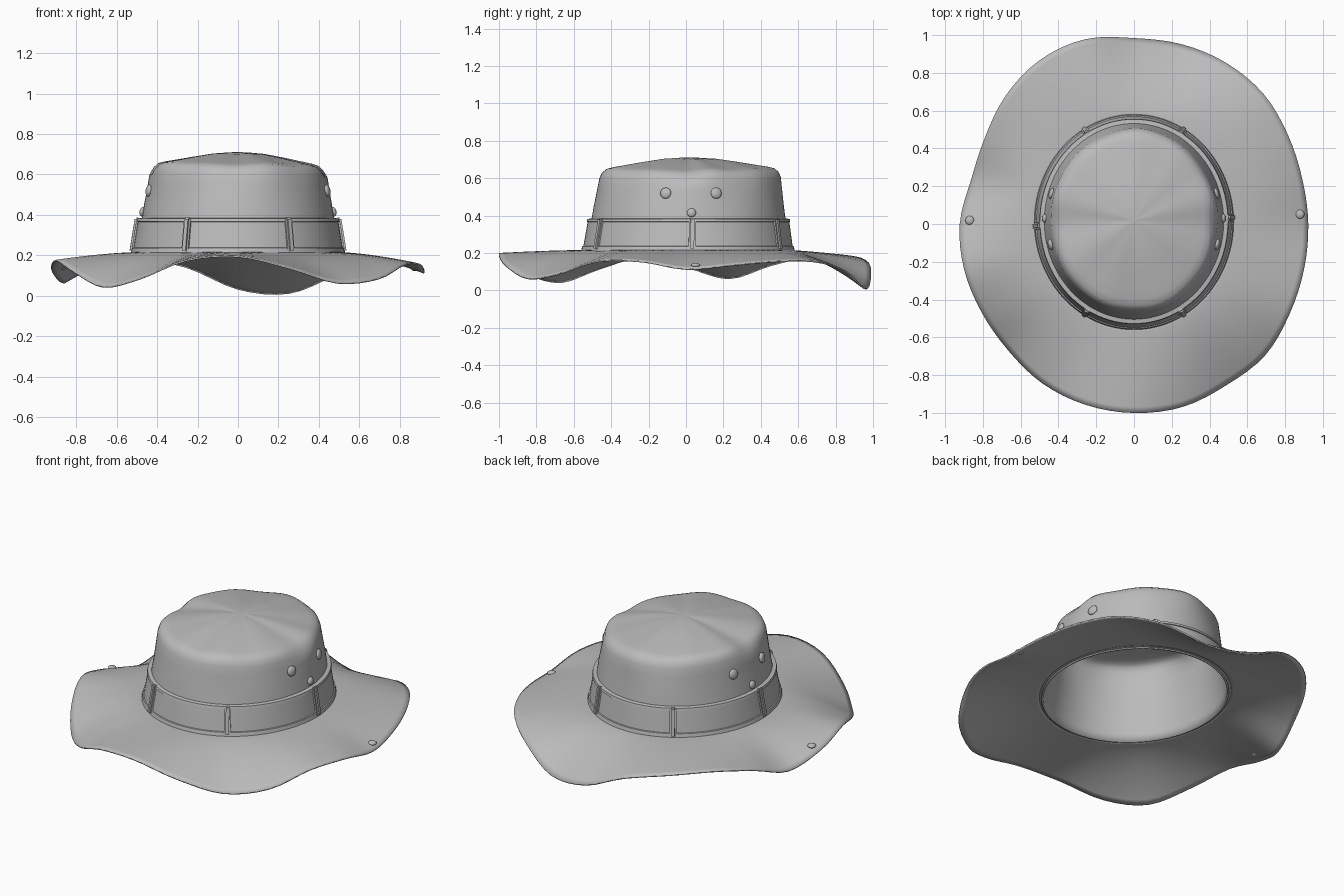
import bpy, bmesh, math
from math import sin, cos, tau, pi, radians
from mathutils import Vector, Matrix

old = bpy.data.objects.get("Cube")
if old:
    bpy.data.objects.remove(old, do_unlink=True)

SEGMENTS = 96
grey = bpy.data.materials.new("grey_cloth")
grey.use_nodes = True
grey.diffuse_color = (0.5, 0.5, 0.5, 1)
grey.node_tree.nodes["Principled BSDF"].inputs["Base Color"].default_value = grey.diffuse_color


def finish(name, bm, angle=40):
    mesh = bpy.data.meshes.new(name)
    bm.to_mesh(mesh)
    bm.free()
    mesh.materials.append(grey)
    ob = bpy.data.objects.new(name, mesh)
    bpy.context.collection.objects.link(ob)
    bpy.ops.object.select_all(action='DESELECT')
    ob.select_set(True)
    bpy.context.view_layer.objects.active = ob
    bpy.ops.object.shade_smooth_by_angle(angle=radians(angle))
    return ob


def loft(name, rows, point, cap=False):
    """Skin rings of points; point(row, angle) gives each position."""
    bm = bmesh.new()
    rings = [[bm.verts.new(point(row, tau * j / SEGMENTS)) for j in range(SEGMENTS)]
             for row in rows]
    for low, high in zip(rings, rings[1:]):
        for j in range(SEGMENTS):
            k = (j + 1) % SEGMENTS
            bm.faces.new((low[j], low[k], high[k], high[j]))
    if cap:
        bm.faces.new(rings[-1])
    return finish(name, bm)


def thicken(ob, amount, offset):
    mod = ob.modifiers.new("thickness", 'SOLIDIFY')
    mod.thickness, mod.offset = amount, offset


def wall(z, a, out=0.0, scale=1.0):
    """Point on the tapered oval crown wall."""
    t = (z - 0.2) / 0.4
    rx, ry = 0.505 - 0.065 * t, 0.547 - 0.062 * t
    return Vector(((rx + out) * scale * cos(a),
                   0.01 + 0.008 * t + (ry + out) * scale * sin(a), z))


# Crown with a soft domed top and pinched sides
def crown_point(row, a):
    scale, z = row
    p = wall(min(z, 0.6), a, 0, scale)
    upper = max(0, min(1, (z - 0.45) / 0.15)) * scale
    pinch = math.exp(-(sin(a) / 0.2) ** 2) * upper
    ripple = (sin(5 * a + 1) + 0.7 * sin(9 * a)) * upper
    shrink = 1 - 0.035 * pinch * (scale < 0.99) + 0.006 * ripple
    p.x *= shrink
    p.y *= shrink
    p.z = z - 0.014 * pinch + 0.004 * ripple - 0.02 * p.x * upper
    return p


crown_rows = [(1, z / 100) for z in range(20, 61, 5)]
crown_rows += [(0.975, 0.63), (0.93, 0.648), (0.86, 0.657), (0.75, 0.666),
               (0.55, 0.683), (0.3, 0.702), (0.1, 0.709), (0.02, 0.71)]
thicken(loft("crown", crown_rows, crown_point, cap=True), 0.01, -1)

# Wavy brim: outer radius and height in hundredths at even steps around
edge = [(92, 11), (92, 13), (94, 15), (97, 15), (98, 10), (98, 1),
        (98, 3), (101, 14), (100, 18), (96, 18), (91, 13), (89, 6),
        (92, 12), (93, 17), (93, 11), (94, 4), (97, 8), (99, 17),
        (100, 19), (100, 13), (98, 6), (98, 8), (95, 15), (93, 15)]


def edge_at(a):
    f = (a % tau) / tau * len(edge)
    i, t = int(f), f - int(f)
    p = [Vector(edge[(i + k) % len(edge)]) / 100 for k in (-1, 0, 1, 2)]
    return p[1] + 0.5 * t * (p[2] - p[0] + t * (
        2 * p[0] - 5 * p[1] + 4 * p[2] - p[3] + t * (3 * (p[1] - p[2]) + p[3] - p[0])))


def brim_point(t, a):
    r, z = edge_at(a)
    inner = wall(0.2, a)
    p = inner.lerp(Vector((r * cos(a), r * sin(a), 0)), t)
    p.z = 0.208 + (z - 0.208) * t ** 1.6
    return p


thicken(loft("brim", [1 - i / 14 for i in range(15)], brim_point), 0.008, 1)

# Hat band with raised hems
band_rows = [(0.205, 0), (0.21, 0.026), (0.236, 0.024), (0.238, 0.018),
             (0.366, 0.018), (0.368, 0.023), (0.382, 0.022), (0.385, 0)]
loft("hat_band", band_rows, lambda row, a: wall(row[0], a, row[1]))


def wall_frame(a, z, out):
    """Matrix with x along the wall, y outward and z up the slope."""
    tangent = (wall(z, a + 0.01) - wall(z, a - 0.01)).normalized()
    up = (wall(z + 0.05, a) - wall(z - 0.05, a)).normalized()
    normal = up.cross(tangent) * -1
    m = Matrix((tangent, normal, up)).transposed().to_4x4()
    m.translation = wall(z, a, out)
    return m


# Six belt loops
for i in range(6):
    bm = bmesh.new()
    bmesh.ops.create_cube(bm, size=1)
    bmesh.ops.scale(bm, vec=(0.038, 0.03, 0.175), verts=bm.verts)
    bmesh.ops.bevel(bm, geom=bm.edges[:], offset=0.009, segments=2, affect='EDGES')
    bm.transform(wall_frame(i * tau / 6 + (0.04 if i % 3 == 0 else 0), 0.3, 0.02))
    bmesh.ops.recalc_face_normals(bm, faces=bm.faces)
    finish("band_loop", bm)


def stud(name, matrix, radius, depth):
    bm = bmesh.new()
    bmesh.ops.create_uvsphere(bm, u_segments=16, v_segments=8, radius=1)
    bmesh.ops.scale(bm, vec=(radius, depth, radius), verts=bm.verts)
    bm.transform(matrix)
    bmesh.ops.recalc_face_normals(bm, faces=bm.faces)
    finish(name, bm, 60)


# Vent eyelets and a snap on each side of the crown
for name, y, z, radius in (("vent_eyelet", -0.11, 0.52, 0.03),
                           ("vent_eyelet", 0.16, 0.52, 0.03),
                           ("side_snap", 0.03, 0.415, 0.024)):
    a = math.asin((y - 0.015) / 0.5)
    for side, angle in (("left_", a), ("right_", pi - a)):
        stud(side + name, wall_frame(angle, z, 0.003), radius, 0.014)

# Snaps on the brim
for name, a, r in (("left_brim_snap", 0.057, 0.88), ("right_brim_snap", pi - 0.02, 0.87)):
    inner = wall(0.2, a).xy.length
    t = (r - inner) / (edge_at(a)[0] - inner)
    spot = brim_point(t, a) + Vector((0, 0, 0.01))
    stud(name, Matrix.Translation(spot) @ Matrix.Rotation(pi / 2, 4, 'X'), 0.024, 0.013)
